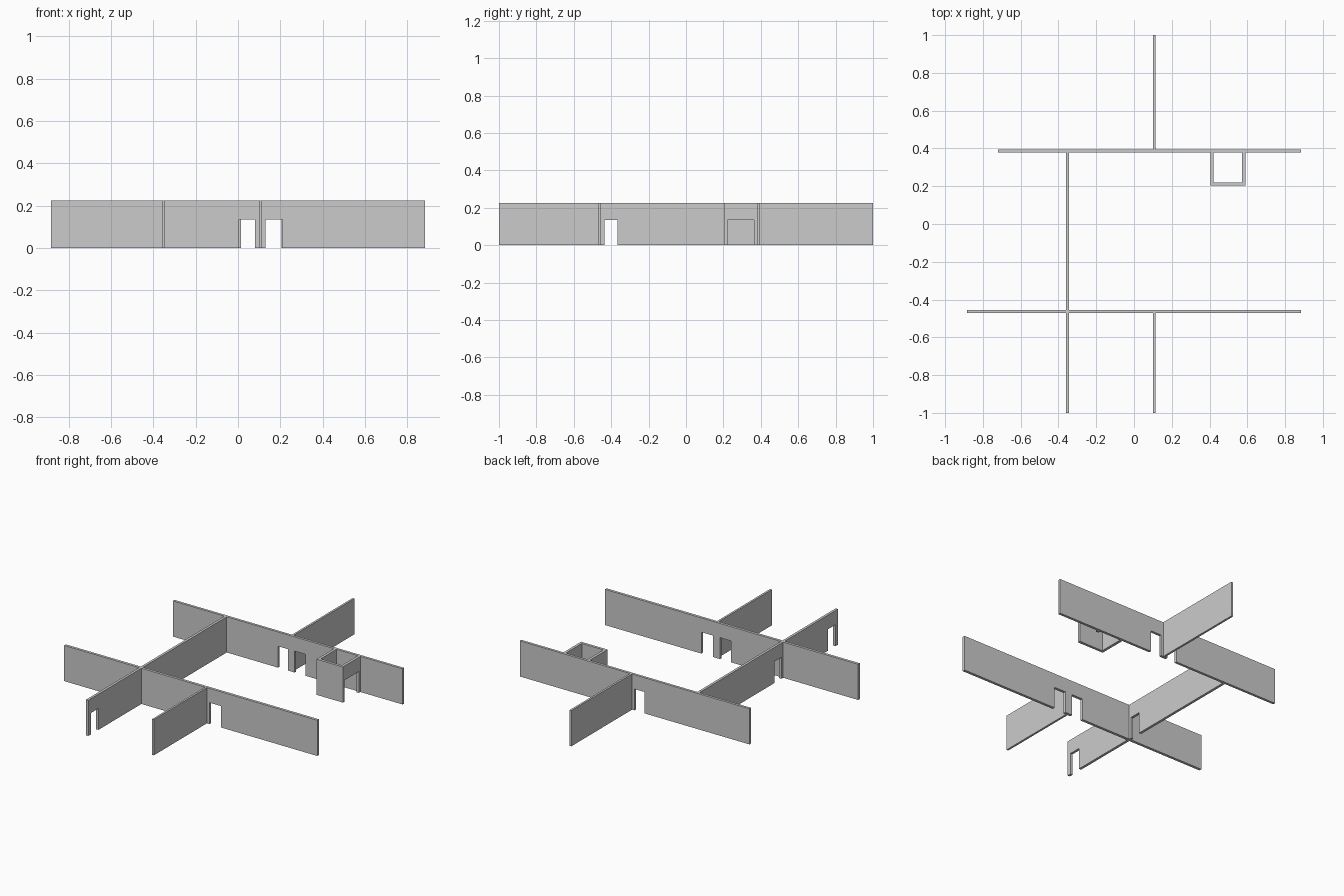
import bpy, bmesh

if "Cube" in bpy.data.objects:
    bpy.data.objects.remove(bpy.data.objects["Cube"])

H = 0.225   # wall height
DOOR = 0.135  # door height


def wall(name, axis, start, end, near, far, doors=()):
    """Straight wall along 'x' or 'y', with floor-level doorways given as (from, to)."""
    profile = [(start, 0)]
    for a, b in doors:
        profile += [(a, 0), (a, DOOR), (b, DOOR), (b, 0)]
    profile += [(end, 0), (end, H), (start, H)]

    def place(u, z, depth):
        return (u, depth, z) if axis == 'x' else (depth, u, z)

    bm = bmesh.new()
    face = bm.faces.new([bm.verts.new(place(u, z, near)) for u, z in profile])
    ext = bmesh.ops.extrude_face_region(bm, geom=[face])
    shift = (0, far - near, 0) if axis == 'x' else (far - near, 0, 0)
    bmesh.ops.translate(bm, vec=shift,
                        verts=[v for v in ext['geom'] if isinstance(v, bmesh.types.BMVert)])
    bmesh.ops.recalc_face_normals(bm, faces=bm.faces)
    mesh = bpy.data.meshes.new(name)
    bm.to_mesh(mesh)
    bm.free()
    obj = bpy.data.objects.new(name, mesh)
    bpy.context.collection.objects.link(obj)
    return obj


# Faces of the two long cross walls
F0, F1 = -0.471, -0.454
B0, B1 = 0.379, 0.395

# Long walls, each with a pair of doors beside the partition
wall("front_wall", 'x', -0.883, 0.883, F0, F1, [(0.004, 0.081), (0.131, 0.211)])
wall("back_wall", 'x', -0.72, 0.883, B0, B1, [(0.014, 0.083), (0.129, 0.205)])

# Left wall, split where it crosses the front wall
wall("left_wall_front", 'y', -1, F0, -0.36, -0.344, [(-0.975, -0.9)])
wall("left_wall_middle", 'y', F1, B0, -0.36, -0.344, [(-0.437, -0.366)])

# Solid partitions
wall("front_partition", 'y', -1, F0, 0.1, 0.113)
wall("back_partition", 'y', B1, 1, 0.1, 0.113)

# Closet against the back wall, entered from the right
wall("closet_front", 'x', 0.405, 0.589, 0.204, 0.221)
wall("closet_left", 'y', 0.221, B0, 0.405, 0.422)
wall("closet_right", 'y', 0.221, B0, 0.572, 0.589, [(0.2225, 0.364)])
